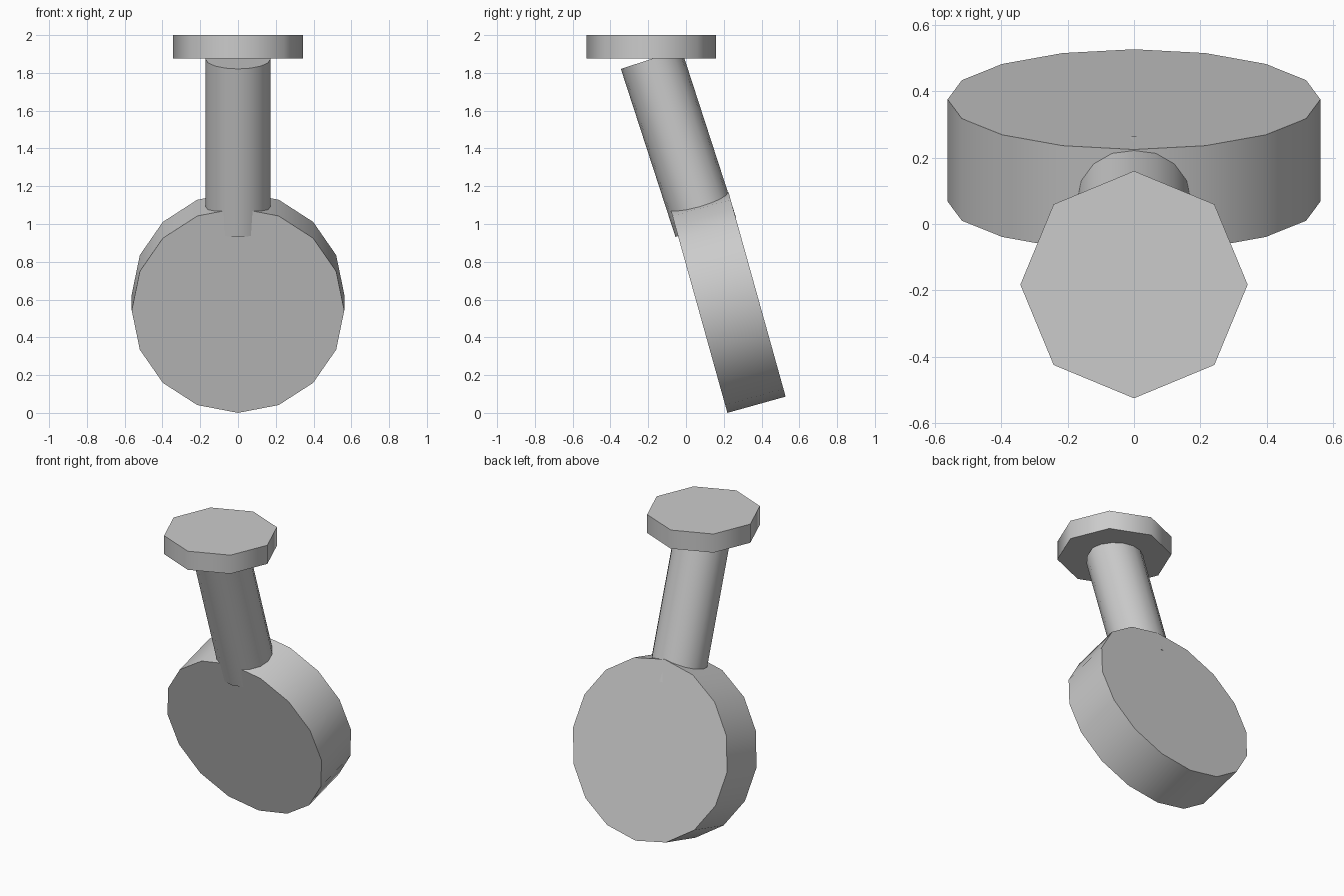
import bpy
from math import radians

cube = bpy.data.objects.get("Cube")
if cube:
    bpy.data.objects.remove(cube, do_unlink=True)

grey = bpy.data.materials.new("plain_grey")
grey.use_nodes = True
colour = (0.6, 0.6, 0.6, 1)
grey.diffuse_color = colour
grey.node_tree.nodes["Principled BSDF"].inputs["Base Color"].default_value = colour


def disc(name, sides, radius, depth, location, tilt=0, squash=1):
    """Capped cylinder tilted about x, with smooth sides and crisp rims."""
    bpy.ops.mesh.primitive_cylinder_add(
        vertices=sides, radius=radius, depth=depth,
        location=location, rotation=(radians(tilt), 0, 0))
    part = bpy.context.object
    part.name = name
    part.scale.y = squash
    part.data.materials.append(grey)
    bpy.ops.object.shade_smooth_by_angle(angle=radians(60))
    return part


# Large leaning wheel at the bottom
disc("wheel", 16, 0.5625, 0.32, (0, 0.222, 0.585), tilt=15.6 - 90)

# Slanted stem running from the wheel into the cap
disc("stem", 16, 0.172, 0.935, (0, -0.04, 1.4285), tilt=18, squash=0.98)

# Flat eight-sided cap
disc("cap", 8, 0.343, 0.123, (0, -0.183, 1.9385))
